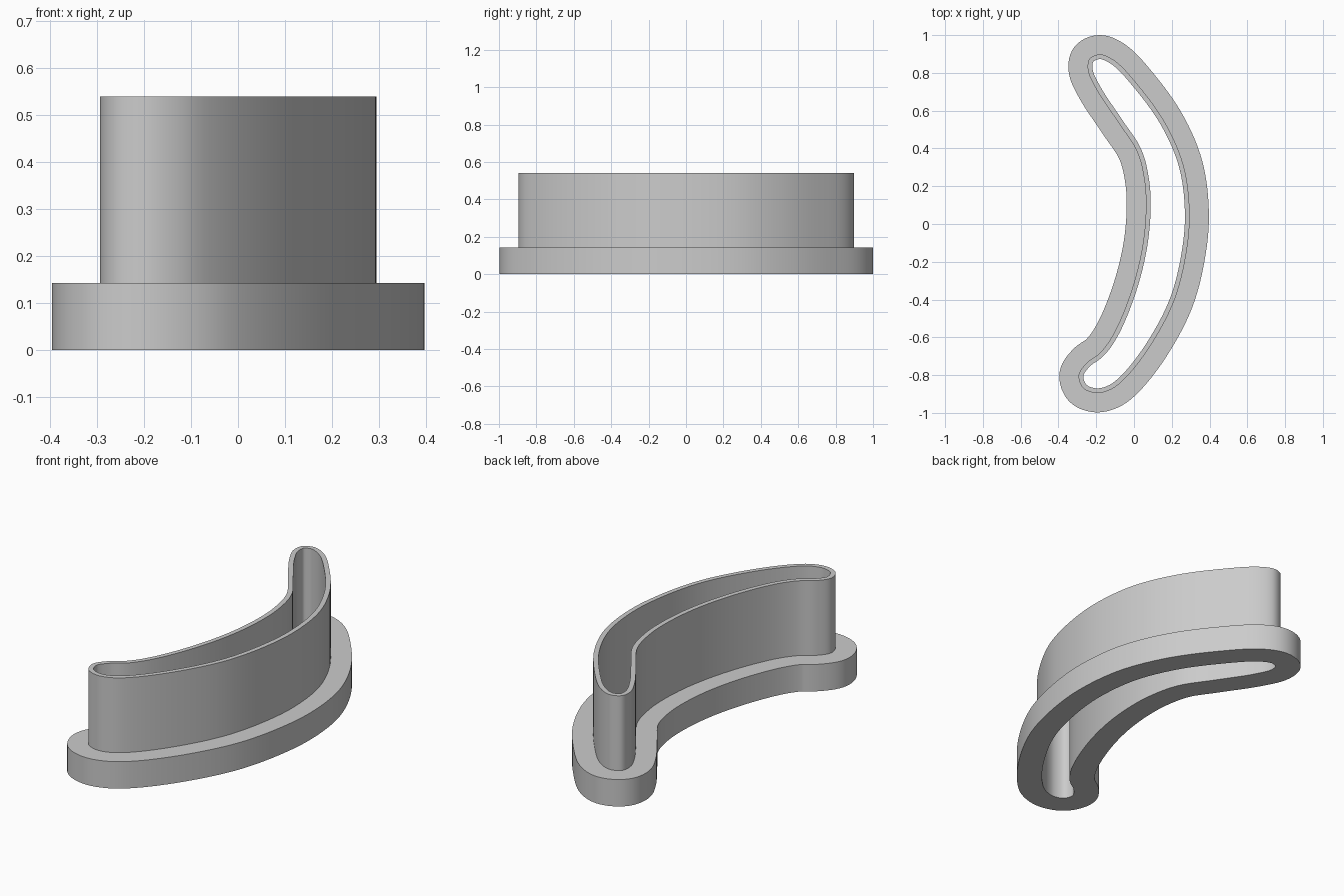
import bpy
import bmesh
from mathutils import Vector

cube = bpy.data.objects.get("Cube")
if cube:
    bpy.data.objects.remove(cube, do_unlink=True)

# Outside outline of the tall wall, counterclockwise
OUTLINE = [(-0.2, -0.895), (-0.12, -0.875), (-0.04, -0.81), (0.09, -0.64), (0.215, -0.4),
           (0.28, -0.135), (0.294, 0.075), (0.262, 0.31), (0.168, 0.53), (0.03, 0.725),
           (-0.1, 0.863), (-0.18, 0.898), (-0.235, 0.875), (-0.244, 0.815), (-0.2, 0.715),
           (-0.085, 0.54), (0.016, 0.384), (0.055, 0.23), (0.063, 0.075), (0.042, -0.135),
           (-0.02, -0.373), (-0.11, -0.585), (-0.18, -0.682), (-0.25, -0.735),
           (-0.293, -0.8), (-0.27, -0.868)]
STEPS = 8
LIP, THICKNESS = 0.102, 0.025
LIP_HEIGHT, WALL_HEIGHT = 0.143, 0.54


def smooth_loop(points):
    """Closed centripetal spline through the points."""
    pts = [Vector(p) for p in points]
    n, out = len(pts), []
    for i in range(n):
        a, b, c, d = (pts[(i + k) % n] for k in (-1, 0, 1, 2))
        ta = (b - a).length ** 0.5
        tb = ta + (c - b).length ** 0.5
        tc = tb + (d - c).length ** 0.5
        for s in range(STEPS):
            t = ta + (tb - ta) * s / STEPS
            ab = a.lerp(b, t / ta)
            bc = b.lerp(c, (t - ta) / (tb - ta))
            cd = c.lerp(d, (t - tb) / (tc - tb))
            out.append(ab.lerp(bc, t / tb).lerp(bc.lerp(cd, (t - ta) / (tc - ta)), (t - ta) / (tb - ta)))
    return out


def offset(loop, distance):
    """Move a loop outwards along its normals."""
    out = []
    for i, p in enumerate(loop):
        along = (loop[(i + 1) % len(loop)] - loop[i - 1]).normalized()
        out.append(p + Vector((along.y, -along.x)) * distance)
    return out


# Wall and base lip swept as one closed L-shaped section
path = smooth_loop(OUTLINE)
SECTION = [(-THICKNESS, 0), (LIP, 0), (LIP, LIP_HEIGHT), (0, LIP_HEIGHT),
           (0, WALL_HEIGHT), (-THICKNESS, WALL_HEIGHT)]
bm = bmesh.new()
rings = [[bm.verts.new((p.x, p.y, z)) for p in offset(path, d)] for d, z in SECTION]
for k, ring in enumerate(rings):
    upper = rings[(k + 1) % len(rings)]
    for i in range(len(ring)):
        j = (i + 1) % len(ring)
        bm.faces.new((ring[i], ring[j], upper[j], upper[i]))
bmesh.ops.recalc_face_normals(bm, faces=bm.faces)
mesh = bpy.data.meshes.new("curved_cutter_wall_with_lip")
bm.to_mesh(mesh)
bm.free()
body = bpy.data.objects.new("curved_cutter_wall_with_lip", mesh)
bpy.context.collection.objects.link(body)

# Plain grey
grey = bpy.data.materials.new("plain_grey")
grey.use_nodes = True
colour = (0.6, 0.6, 0.6, 1)
grey.diffuse_color = colour
grey.node_tree.nodes["Principled BSDF"].inputs["Base Color"].default_value = colour
mesh.materials.append(grey)

bpy.context.view_layer.objects.active = body
body.select_set(True)
bpy.ops.object.shade_smooth_by_angle()
